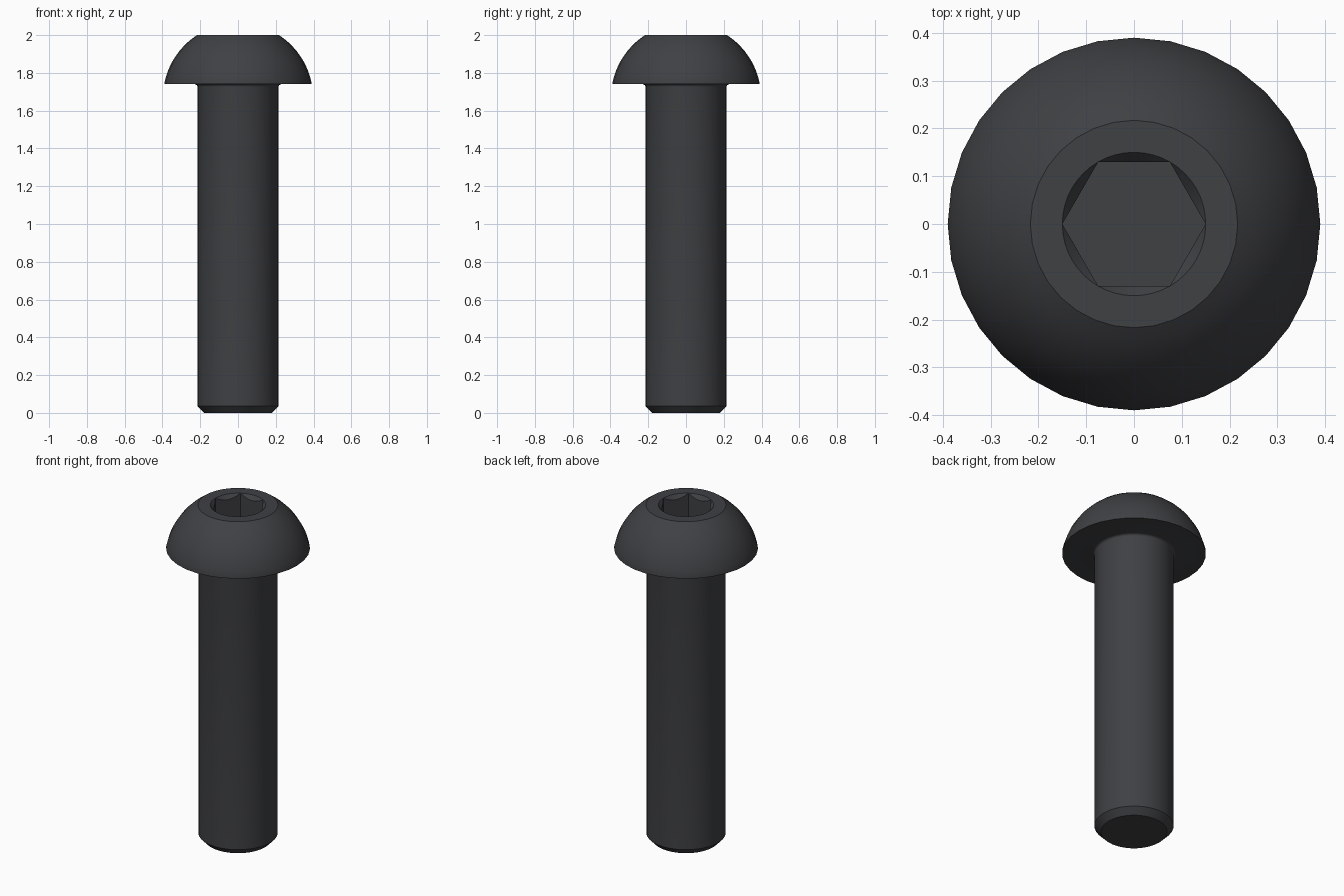
import bpy, bmesh
from math import pi, cos, sin, atan2, hypot

if "Cube" in bpy.data.objects:
    bpy.data.objects.remove(bpy.data.objects["Cube"])

SIDES, SOCKET_SIDES = 32, 48
TOP, UNDER_HEAD = 2.0, 1.74
HEAD_R, FLAT_R, SHANK_R = 0.39, 0.217, 0.215
SOCKET_R, SOCKET_DEPTH, COUNTERSINK = 0.15, 0.15, 1.2

bm = bmesh.new()


def ring(n, point):
    """Closed ring of verts; point(angle) gives (radius, z)."""
    verts = []
    for i in range(n):
        a = 2 * pi * i / n
        r, z = point(a)
        verts.append(bm.verts.new((r * cos(a), r * sin(a), z)))
    return verts


def skin(rings):
    """Join successive equal rings with quads."""
    for lo, hi in zip(rings, rings[1:]):
        n = len(lo)
        for i in range(n):
            j = (i + 1) % n
            bm.faces.new((lo[i], lo[j], hi[j], hi[i]))


def loop_edges(verts):
    return [bm.edges.get((verts[i - 1], verts[i])) for i in range(len(verts))]


# Shank with chamfered tip and small fillet under the head
f = 0.014
profile = [(0.18, 0.0), (SHANK_R, 0.037)]
for i in range(5):
    a = pi / 2 * i / 4
    profile.append((SHANK_R + f * (1 - cos(a)), UNDER_HEAD - f + f * sin(a)))

# Domed head: short lip, then a circular arc centred on the axis
lip = UNDER_HEAD + 0.006
profile.append((HEAD_R, UNDER_HEAD))
h = TOP - lip
drop = (HEAD_R**2 - FLAT_R**2 - h * h) / (2 * h)
R = hypot(HEAD_R, drop)
a0, a1 = atan2(drop, HEAD_R), atan2(drop + h, FLAT_R)
for i in range(11):
    a = a0 + (a1 - a0) * i / 10
    profile.append((R * cos(a), lip - drop + R * sin(a)))

body = [ring(SIDES, lambda a, p=p: p) for p in profile]
skin(body)
bm.faces.new(body[0])


# Hex socket with a conical lead-in
def hex_radius(a):
    return SOCKET_R * cos(pi / 6) / cos(a % (pi / 3) - pi / 6)


rim = ring(SOCKET_SIDES, lambda a: (SOCKET_R, TOP))
scallop = ring(SOCKET_SIDES, lambda a: (
    hex_radius(a), TOP - COUNTERSINK * (SOCKET_R - hex_radius(a))))
floor = ring(SOCKET_SIDES, lambda a: (hex_radius(a), TOP - SOCKET_DEPTH))
skin([rim, scallop, floor])
bm.faces.new(floor)

# Flat annulus on top of the head
bmesh.ops.bridge_loops(bm, edges=loop_edges(body[-1]) + loop_edges(rim))
bmesh.ops.remove_doubles(bm, verts=bm.verts[:], dist=1e-5)
bmesh.ops.recalc_face_normals(bm, faces=bm.faces[:])

mesh = bpy.data.meshes.new("button_head_bolt")
bm.to_mesh(mesh)
bm.free()
bolt = bpy.data.objects.new("button_head_bolt", mesh)
bpy.context.collection.objects.link(bolt)

# Dark steel
steel = bpy.data.materials.new("dark_steel")
steel.diffuse_color = (0.05, 0.052, 0.057, 1)
steel.use_nodes = True
steel.node_tree.nodes["Principled BSDF"].inputs["Base Color"].default_value = steel.diffuse_color
mesh.materials.append(steel)

bpy.context.view_layer.objects.active = bolt
bolt.select_set(True)
bpy.ops.object.shade_smooth_by_angle(angle=pi / 6)
